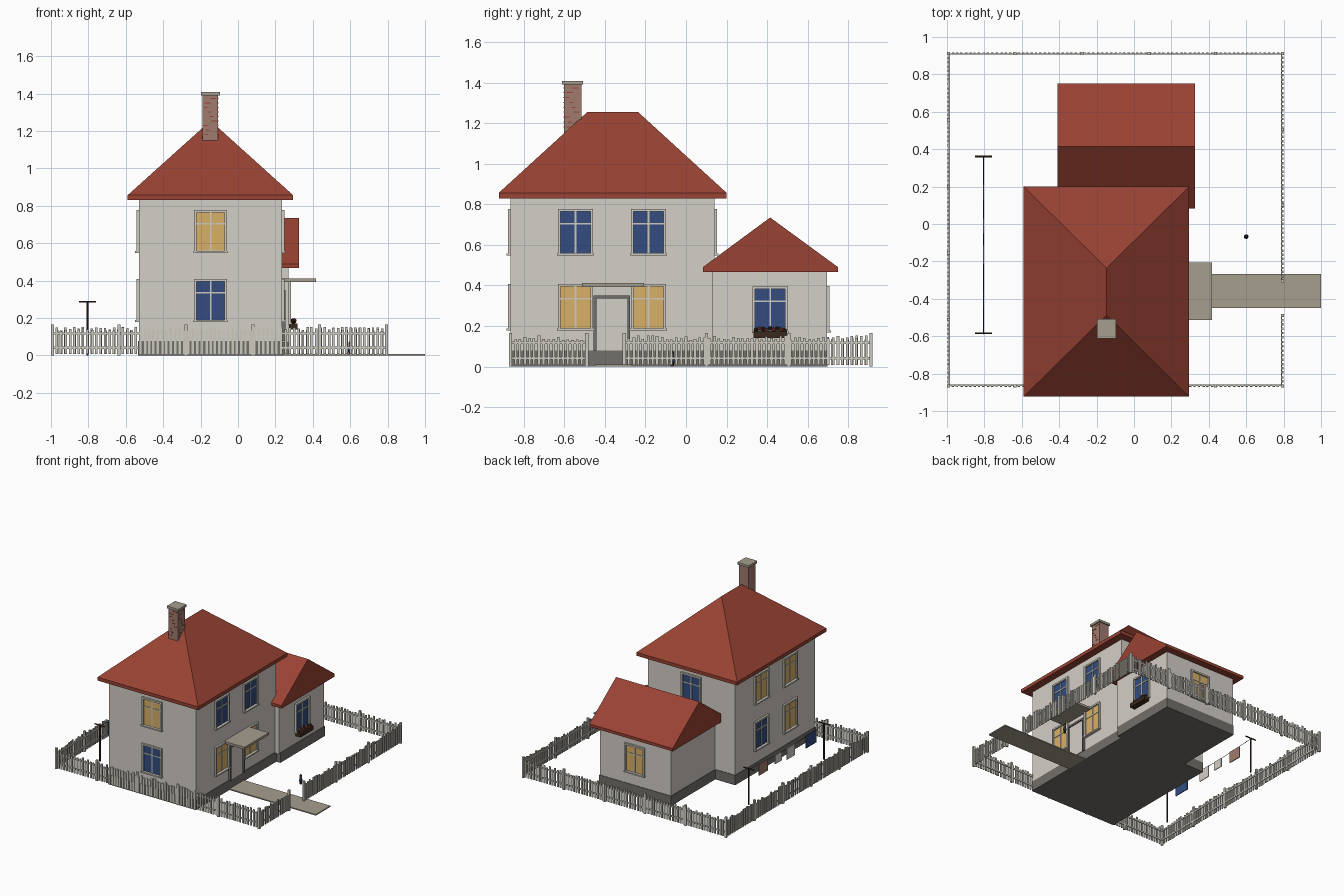
import bpy, bmesh, math, random
from mathutils import Matrix, Vector

if "Cube" in bpy.data.objects:
    bpy.data.objects.remove(bpy.data.objects["Cube"])

random.seed(4)


def srgb(r, g, b):
    return tuple(c / 12.92 if c < 0.04045 else ((c + 0.055) / 1.055) ** 2.4 for c in (r, g, b)) + (1,)


PALETTE = {
    "plaster": (0.83, 0.81, 0.78), "roof_red": (0.60, 0.26, 0.20), "lit_glass": (0.85, 0.69, 0.41),
    "blue": (0.20, 0.30, 0.50), "trim": (0.80, 0.79, 0.75), "stone": (0.65, 0.62, 0.56),
    "plinth_grey": (0.45, 0.44, 0.42), "dark_wood": (0.23, 0.16, 0.12), "chimney_brick": (0.63, 0.48, 0.43),
}
MATS = {}
for key, col in PALETTE.items():
    MATS[key] = bpy.data.materials.new(key)
    MATS[key].diffuse_color = srgb(*col)


def finish(name, bm, mats):
    bmesh.ops.recalc_face_normals(bm, faces=bm.faces)
    me = bpy.data.meshes.new(name)
    bm.to_mesh(me)
    bm.free()
    for m in mats:
        me.materials.append(MATS[m])
    ob = bpy.data.objects.new(name, me)
    bpy.context.collection.objects.link(ob)
    return ob


def boxes(name, items, matrix=Matrix()):
    """One object out of boxes given as (x0, x1, y0, y1, z0, z1, material)."""
    bm = bmesh.new()
    mats = []
    for x0, x1, y0, y1, z0, z1, mat in items:
        if mat not in mats:
            mats.append(mat)
        m = Matrix.Translation(((x0 + x1) / 2, (y0 + y1) / 2, (z0 + z1) / 2)) @ \
            Matrix.Diagonal((x1 - x0, y1 - y0, z1 - z0, 1))
        made = bmesh.ops.create_cube(bm, size=1, matrix=matrix @ m)
        for f in {f for v in made["verts"] for f in v.link_faces}:
            f.material_index = mats.index(mat)
    return finish(name, bm, mats)


def roof(name, x0, x1, y0, y1, z0, z1, ridge_a, ridge_b):
    """Eaves slab with slopes rising to a ridge line."""
    bm = bmesh.new()
    ring = [(x0, y0), (x1, y0), (x1, y1), (x0, y1)]
    lo = [bm.verts.new((x, y, z0)) for x, y in ring]
    hi = [bm.verts.new((x, y, z1)) for x, y in ring]
    a, b = bm.verts.new(ridge_a), bm.verts.new(ridge_b)
    bm.faces.new(lo)
    for i in range(4):
        j = (i + 1) % 4
        bm.faces.new((lo[i], lo[j], hi[j], hi[i]))
    if abs(ridge_a[0] - ridge_b[0]) < 1e-6:      # ridge runs along y
        faces = [(hi[0], hi[1], a), (hi[1], hi[2], b, a), (hi[2], hi[3], b), (hi[3], hi[0], a, b)]
    else:                                        # ridge runs along x
        faces = [(hi[0], hi[1], b, a), (hi[1], hi[2], b), (hi[2], hi[3], a, b), (hi[3], hi[0], a)]
    for f in faces:
        bm.faces.new(f)
    return finish(name, bm, ["roof_red"])


def cylinder(bm, p, q, r0, r1, n=8, mat=0):
    p, q = Vector(p), Vector(q)
    d = q - p
    m = Matrix.Translation((p + q) / 2) @ d.to_track_quat("Z", "Y").to_matrix().to_4x4()
    made = bmesh.ops.create_cone(bm, cap_ends=True, segments=n, radius1=r0, radius2=r1, depth=d.length, matrix=m)
    for f in {f for v in made["verts"] for f in v.link_faces}:
        f.material_index = mat


# Walls and plinths
MX0, MX1, MY0, MY1 = -0.53, 0.235, -0.865, 0.14
WX0, WX1, WY1 = -0.355, 0.27, 0.695
boxes("main_walls", [(MX0, MX1, MY0, MY1, 0.07, 0.835, "plaster")])
boxes("wing_walls", [(WX0, WX1, MY1 - 0.01, WY1, 0.07, 0.47, "plaster")])
e = 0.004
boxes("main_plinth", [(MX0 - e, MX1 + e, MY0 - e, MY1 + e, 0, 0.078, "plinth_grey")])
boxes("wing_plinth", [(WX0 - e, WX1 + e, MY1, WY1 + e, 0, 0.078, "plinth_grey")])

# Roofs
roof("main_roof", -0.59, 0.295, -0.923, 0.2, 0.83, 0.857, (-0.147, -0.487, 1.255), (-0.147, -0.236, 1.255))
roof("wing_roof", -0.408, 0.325, 0.083, 0.75, 0.467, 0.49, (-0.408, 0.415, 0.735), (0.325, 0.415, 0.735))

# Chimney with cap and a few exposed brick courses
boxes("chimney", [(-0.19, -0.106, -0.602, -0.516, 1.08, 1.395, "chimney_brick")])
boxes("chimney_cap", [(-0.199, -0.097, -0.611, -0.507, 1.39, 1.408, "stone")])
courses = []
for i in range(9):
    z = 1.18 + i * 0.024
    a = random.uniform(0, 0.05)
    w = random.uniform(0.015, 0.035)
    courses.append((-0.19 + a, -0.19 + a + w, -0.604, -0.6, z, z + 0.005, "roof_red"))
    courses.append((-0.108, -0.104, -0.602 + a, -0.602 + a + w, z, z + 0.005, "roof_red"))
boxes("brick_courses", courses)


# Windows: local x across, local -y outward, turned to the wall they sit on
def window(name, x, y, z0, turn, glass):
    w, h, f = 0.0875, 0.23, 0.013
    bar = 0.68 * h
    parts = [(-w + f, w - f, -0.003, 0.003, f, h - f, glass),
             (-0.004, 0.004, -0.007, 0, f, h - f, "trim"),
             (-w + f, w - f, -0.007, 0, bar - 0.004, bar + 0.004, "trim"),
             (-w, w, -0.014, 0, h - f, h, "trim"),
             (-w - 0.003, w + 0.003, -0.02, 0, 0, f * 0.8, "trim")]
    for s in (-1, 1):
        xs = sorted((s * w, s * (w - f)))
        parts.append((xs[0], xs[1], -0.014, 0, f * 0.8, h - f, "trim"))
    boxes(name, parts, Matrix.Translation((x, y, z0)) @ Matrix.Rotation(math.radians(turn), 4, "Z"))


UP, LOW = 0.547, 0.178
YA, YB, XC = -0.545, -0.185, -0.147
L, B = "lit_glass", "blue"
for n, args in {
    "front_upper": (XC, MY0, UP, 0, L), "front_lower": (XC, MY0, LOW, 0, B),
    "right_upper_a": (MX1, YA, UP, 90, B), "right_upper_b": (MX1, YB, UP, 90, B),
    "right_lower_a": (MX1, YA, LOW, 90, L), "right_lower_b": (MX1, YB, LOW, 90, L),
    "left_upper_a": (MX0, YA, UP, -90, L), "left_upper_b": (MX0, YB, UP, -90, L),
    "left_lower_a": (MX0, YA, LOW, -90, L), "left_lower_b": (MX0, YB, LOW, -90, B),
    "back_upper": (XC, MY1, UP, 180, B), "wing_back": (-0.04, WY1, 0.168, 180, L),
    "wing_right": (WX1, 0.415, 0.165, 90, B),
}.items():
    window(n + "_window", *args)

# Door with frame, canopy and path
boxes("door", [(MX1, MX1 + 0.009, -0.445, -0.285, 0.078, 0.34, "plaster")])
boxes("door_frame", [(MX1, MX1 + 0.018, -0.455, -0.441, 0.078, 0.35, "plinth_grey"),
                     (MX1, MX1 + 0.018, -0.289, -0.275, 0.078, 0.35, "plinth_grey"),
                     (MX1, MX1 + 0.018, -0.441, -0.289, 0.336, 0.35, "plinth_grey")])
boxes("door_canopy", [(MX1 - 0.01, 0.416, -0.512, -0.207, 0.393, 0.411, "stone")])
boxes("path", [(MX1, 1.0, -0.45, -0.267, 0, 0.009, "stone")])

# Flower box under the wing window
boxes("flower_box", [(WX1 + 0.003, 0.318, 0.333, 0.497, 0.14, 0.172, "dark_wood")])
bm = bmesh.new()
for i in range(9):
    r = random.uniform(0.009, 0.013)
    p = (0.3 + random.uniform(-0.01, 0.008), 0.345 + i * 0.0175, 0.177 + random.uniform(0, 0.012))
    made = bmesh.ops.create_icosphere(bm, subdivisions=1, radius=r, matrix=Matrix.Translation(p))
    for f in {f for v in made["verts"] for f in v.link_faces}:
        f.material_index = i % 2
finish("flowers", bm, ["dark_wood", "roof_red"])


# Picket fence: each run is posts, two rails and uneven pickets
def fence(name, p, q, sections):
    p, q = Vector((*p, 0)), Vector((*q, 0))
    d = q - p
    n = d.length
    parts = [(0, n, 0.001, 0.007, z, z + 0.012, "trim") for z in (0.035, 0.112)]
    for i in range(sections + 1):
        c = n * i / sections
        parts.append((c - 0.008, c + 0.008, -0.008, 0.008, 0, 0.165, "trim"))
    count = round(n / 0.0235)
    for i in range(1, count):
        c = n * i / count + random.uniform(-0.002, 0.002)
        parts.append((c - 0.0065, c + 0.0065, -0.006, 0.001, 0.008, random.uniform(0.13, 0.153), "trim"))
    boxes(name, parts, Matrix.Translation(p) @ Matrix.Rotation(math.atan2(d.y, d.x), 4, "Z"))


FX0, FX1, FY0, FY1 = -0.992, 0.793, -0.866, 0.912
fence("front_fence", (FX0, FY0), (FX1, FY0), 5)
fence("back_fence", (FX1, FY1), (FX0, FY1), 5)
fence("left_fence", (FX0, FY1), (FX0, FY0), 5)
fence("right_fence_short", (FX1, FY0), (FX1, -0.49), 1)
fence("right_fence_long", (FX1, -0.305), (FX1, FY1), 3)

# Clothesline: two T poles, a sagging line and washing
LX, PA, PB = -0.805, -0.584, 0.36


def line_z(y):
    t = (y - PA) / (PB - PA)
    return 0.283 - 0.08 * t * (1 - t)


bm = bmesh.new()
for y in (PA, PB):
    cylinder(bm, (LX, y, 0), (LX, y, 0.29), 0.006, 0.006)
    cylinder(bm, (LX - 0.046, y, 0.287), (LX + 0.046, y, 0.287), 0.005, 0.005)
finish("clothesline_poles", bm, ["dark_wood"])
bm = bmesh.new()
ys = [PA + (PB - PA) * i / 10 for i in range(11)]
for a, b in zip(ys, ys[1:]):
    cylinder(bm, (LX, a, line_z(a)), (LX, b, line_z(b)), 0.0018, 0.0018, 5)
finish("clothesline", bm, ["dark_wood"])
for i, (y, w, h, m) in enumerate([(-0.42, 0.13, 0.1, "blue"), (-0.165, 0.1, 0.09, "plaster"),
                                  (-0.01, 0.08, 0.07, "plaster"), (0.18, 0.11, 0.09, "chimney_brick")]):
    z = line_z(y) + 0.003
    boxes(f"washing_{i + 1}", [(LX - 0.003, LX + 0.003, y - w / 2, y + w / 2, z - h, z, m)])

# Small garden figure
bm = bmesh.new()
gx, gy = 0.6, -0.068
cylinder(bm, (gx, gy, 0), (gx, gy, 0.022), 0.009, 0.011, 8, 0)
cylinder(bm, (gx, gy, 0.022), (gx, gy, 0.05), 0.013, 0.009, 8, 1)
cylinder(bm, (gx, gy, 0.05), (gx, gy, 0.064), 0.008, 0.008, 8, 2)
cylinder(bm, (gx, gy, 0.064), (gx, gy, 0.076), 0.01, 0.004, 8, 0)
finish("garden_figure", bm, ["dark_wood", "blue", "chimney_brick"])

for m in bpy.data.materials:
    if m.users and not m.is_grease_pencil:
        m.use_nodes = True
        m.node_tree.nodes["Principled BSDF"].inputs["Base Color"].default_value = m.diffuse_color
